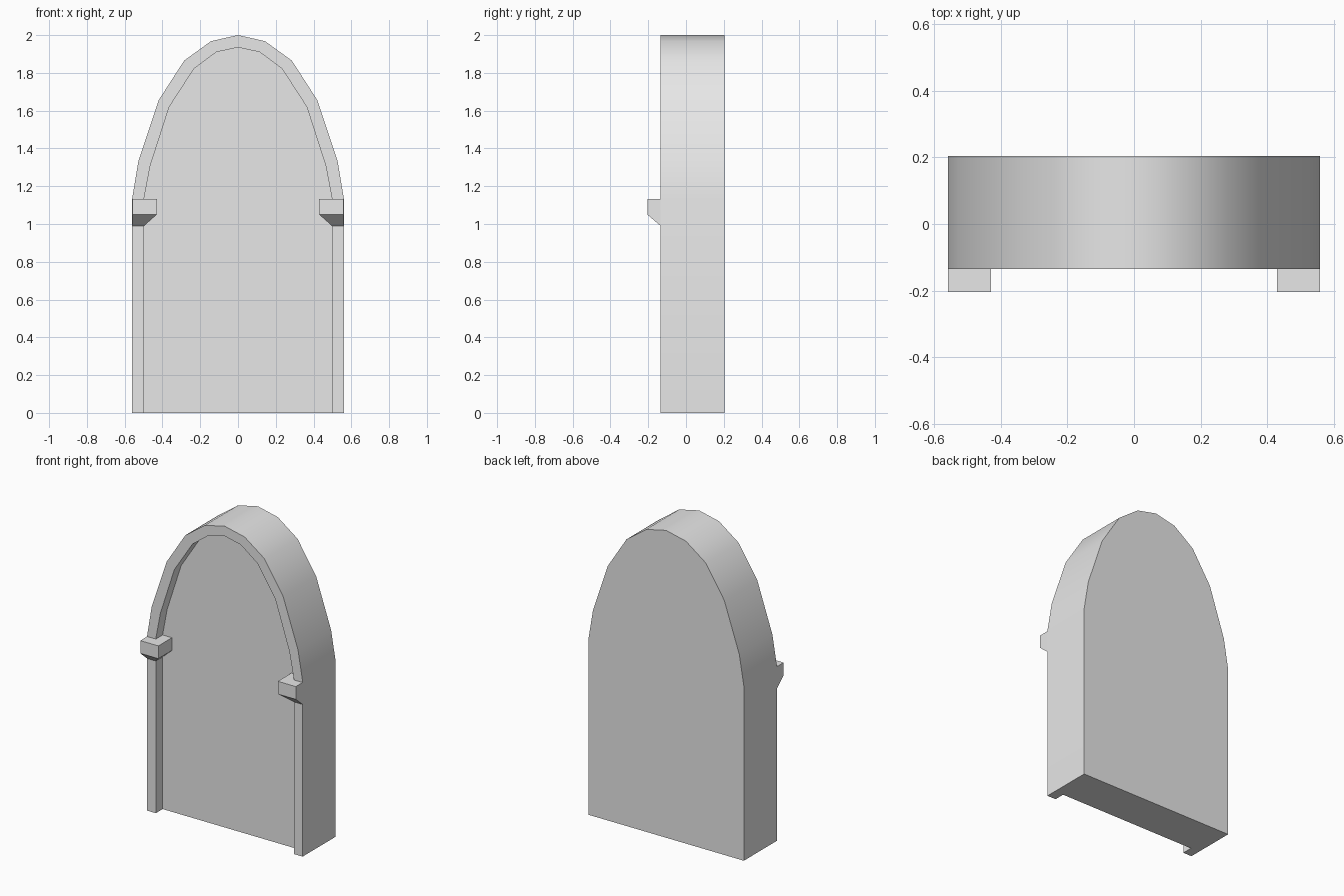
import bpy
import bmesh

cube = bpy.data.objects.get("Cube")
if cube:
    bpy.data.objects.remove(cube, do_unlink=True)

# Single stone colour
stone = bpy.data.materials.new("light_grey_stone")
stone.use_nodes = True
GREY = (0.8, 0.8, 0.8, 1)
stone.diffuse_color = GREY
stone.node_tree.nodes["Principled BSDF"].inputs["Base Color"].default_value = GREY

FRONT, RECESS, BACK = -0.135, -0.065, 0.205


def finish(name, bm):
    """Turn a bmesh into a named, shaded object."""
    bmesh.ops.recalc_face_normals(bm, faces=bm.faces)
    mesh = bpy.data.meshes.new(name)
    bm.to_mesh(mesh)
    bm.free()
    mesh.materials.append(stone)
    obj = bpy.data.objects.new(name, mesh)
    bpy.context.collection.objects.link(obj)
    bpy.ops.object.select_all(action='DESELECT')
    obj.select_set(True)
    bpy.context.view_layer.objects.active = obj
    bpy.ops.object.shade_smooth_by_angle(angle=0.55)
    return obj


def mirrored(half):
    """Complete a right half outline, ending at the apex, on the other side."""
    return half + [(-x, z) for x, z in reversed(half[:-1])]


# Arched niche: outer block, raised rim and recessed panel
outer = mirrored([(0.56, 0), (0.56, 1.137), (0.527, 1.335), (0.419, 1.657),
                  (0.285, 1.865), (0.143, 1.968), (0, 2)])
inner = mirrored([(0.497, 0), (0.497, 1.137), (0.464, 1.31), (0.364, 1.62),
                  (0.233, 1.822), (0.115, 1.91), (0, 1.935)])

bm = bmesh.new()
rings = [[bm.verts.new((x, y, z)) for x, z in outline]
         for outline, y in ((outer, BACK), (outer, FRONT),
                            (inner, FRONT), (inner, RECESS))]
for a, b in zip(rings, rings[1:]):
    for i in range(len(a) - 1):
        bm.faces.new((a[i], a[i + 1], b[i + 1], b[i]))
bm.faces.new(rings[0])
bm.faces.new(rings[-1])
bm.faces.new([r[0] for r in rings] + [r[-1] for r in reversed(rings)])
finish("arched_niche", bm)


# Impost blocks: square cap with a splayed underside
def impost(name, side):
    bm = bmesh.new()
    levels = []
    for x, y, z in ((0.497, FRONT, 0.99), (0.43, -0.205, 1.05), (0.43, -0.205, 1.133)):
        corners = ((x, y), (0.5595, y), (0.5595, RECESS), (x, RECESS))
        levels.append([bm.verts.new((side * cx, cy, z)) for cx, cy in corners])
    for a, b in zip(levels, levels[1:]):
        for i in range(4):
            j = (i + 1) % 4
            bm.faces.new((a[i], a[j], b[j], b[i]))
    bm.faces.new(levels[0])
    bm.faces.new(levels[-1])
    finish(name, bm)


impost("left_impost", 1)
impost("right_impost", -1)
